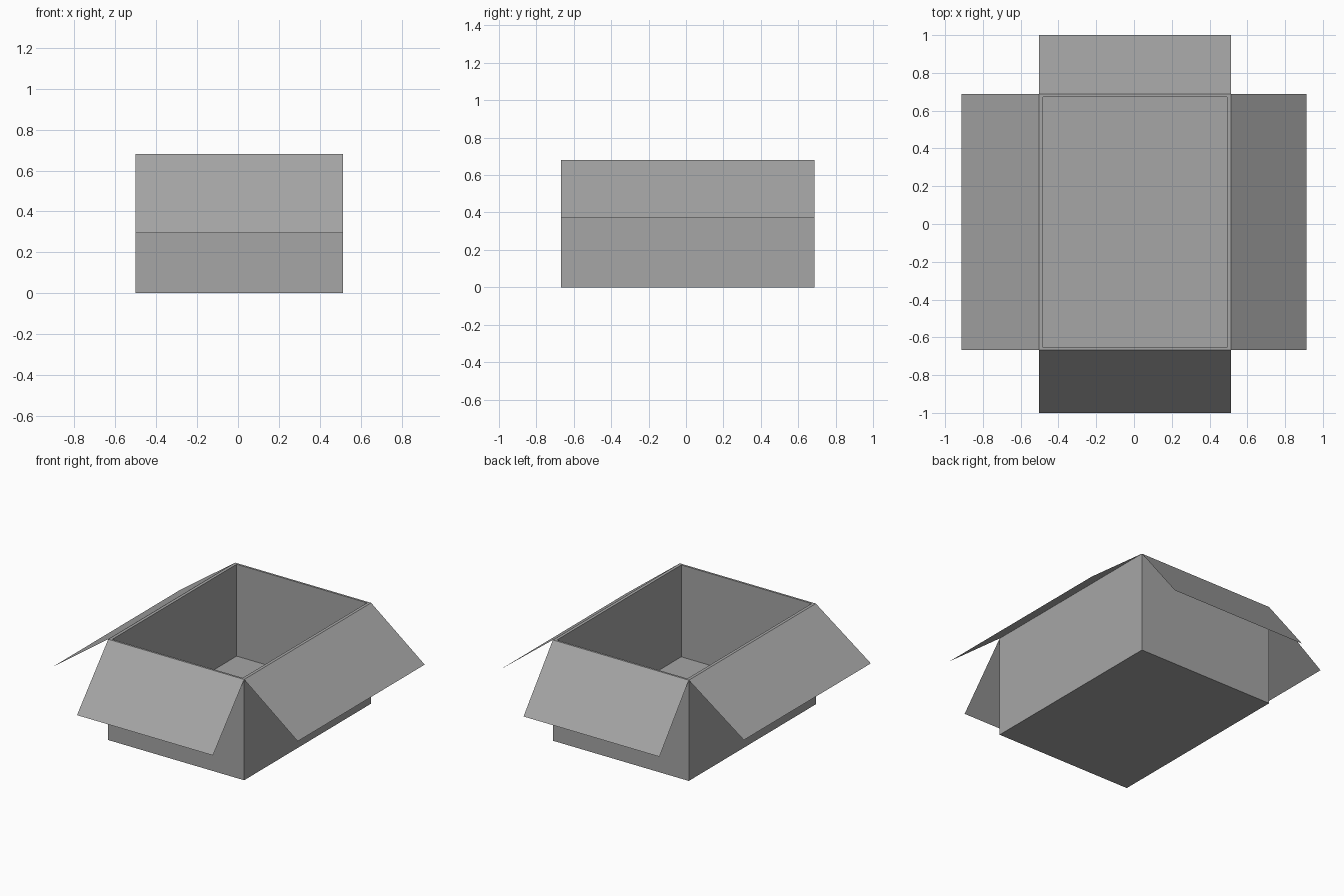
import bpy
import bmesh
from mathutils import Vector

default_cube = bpy.data.objects.get("Cube")
if default_cube:
    bpy.data.objects.remove(default_cube, do_unlink=True)

# Outer box limits
LEFT, RIGHT = -0.502, 0.513
FRONT, BACK = -0.667, 0.687
HEIGHT, FLOOR = 0.68, 0.06

grey = bpy.data.materials.new("plain grey")
grey.use_nodes = True
colour = (0.38, 0.38, 0.38, 1)
grey.diffuse_color = colour
grey.node_tree.nodes["Principled BSDF"].inputs["Base Color"].default_value = colour


def add_object(name, bm):
    mesh = bpy.data.meshes.new(name)
    bm.to_mesh(mesh)
    bm.free()
    mesh.materials.append(grey)
    obj = bpy.data.objects.new(name, mesh)
    bpy.context.collection.objects.link(obj)
    return obj


# Box body: a block whose top is inset for the rim and sunk for the cavity
bm = bmesh.new()
bmesh.ops.create_cube(bm, size=1)
centre = Vector(((LEFT + RIGHT) / 2, (FRONT + BACK) / 2, HEIGHT / 2))
bmesh.ops.scale(bm, vec=(RIGHT - LEFT, BACK - FRONT, HEIGHT), verts=bm.verts)
bmesh.ops.translate(bm, vec=centre, verts=bm.verts)
bm.normal_update()
top = max(bm.faces, key=lambda f: f.calc_center_median().z)
bmesh.ops.inset_individual(bm, faces=[top], thickness=0.02)
for v in top.verts:
    v.co.x = centre.x + (v.co.x - centre.x) * 0.987
sunk = bmesh.ops.extrude_discrete_faces(bm, faces=[top])["faces"][0]
bmesh.ops.translate(bm, vec=(0, 0, FLOOR - HEIGHT), verts=sunk.verts)
add_object("box_body", bm)


# Flaps: thin sheets hinged on the outer rim, folded outward and down
def add_flap(name, start, end, out, drop):
    a = Vector((*start, HEIGHT))
    b = Vector((*end, HEIGHT))
    fold = Vector((*out, -drop))
    bm = bmesh.new()
    bm.faces.new([bm.verts.new(p) for p in (a, a + fold, b + fold, b)])
    add_object(name, bm)


add_flap("front_flap", (LEFT, FRONT), (RIGHT, FRONT), (0, -0.333), 0.385)
add_flap("right_side_flap", (RIGHT, FRONT), (RIGHT, BACK), (0.4, 0), 0.31)
add_flap("back_flap", (RIGHT, BACK), (LEFT, BACK), (0, 0.313), 0.397)
add_flap("left_side_flap", (LEFT, BACK), (LEFT, FRONT), (-0.411, 0), 0.294)
